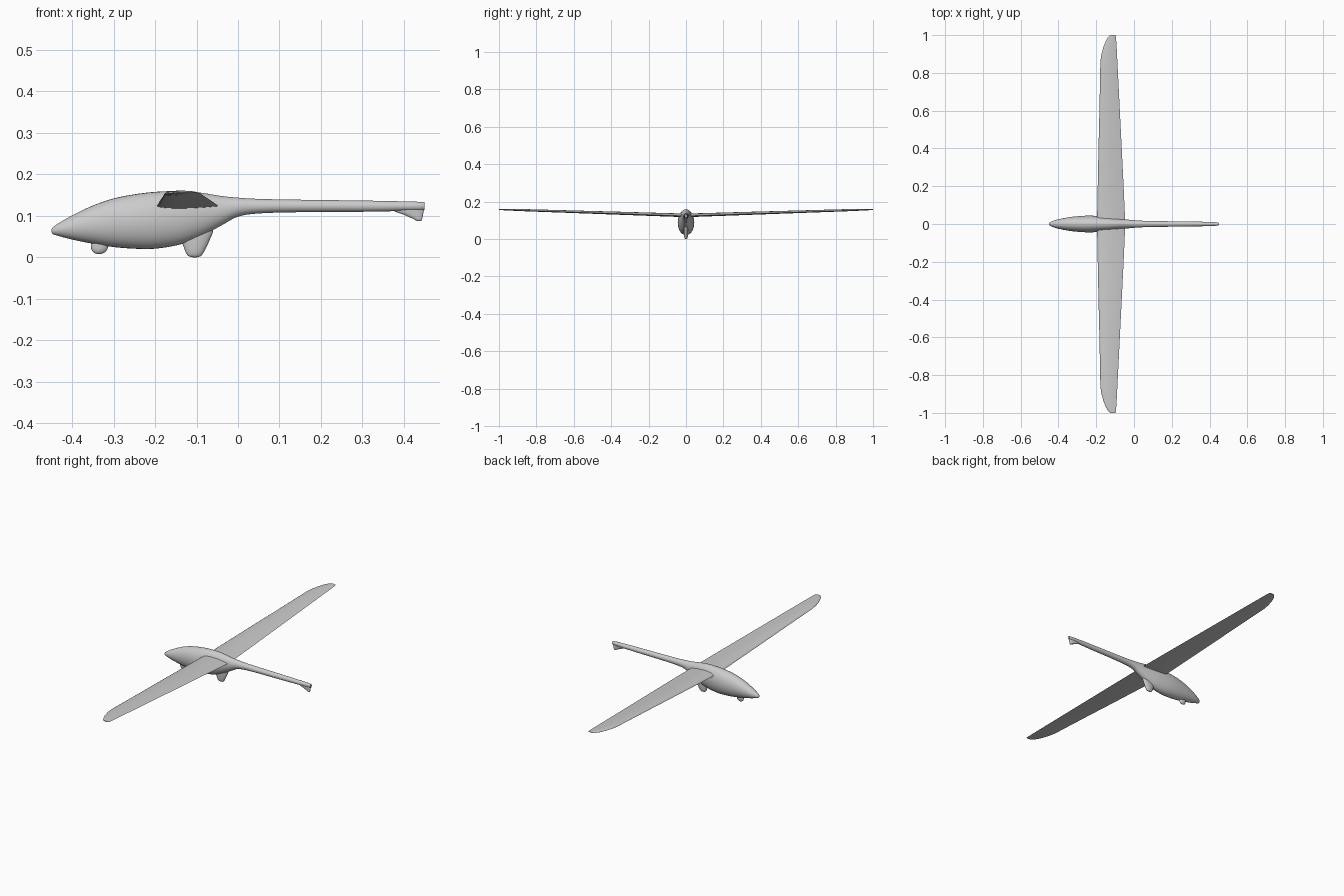
import bpy, bmesh, math

white = bpy.data.materials.new("glider_grey_white")
white.diffuse_color = (0.6, 0.6, 0.6, 1)


def loft(name, rings, angle=40):
    """Skin a list of equal-length point rings and cap both ends."""
    bm = bmesh.new()
    vr = [[bm.verts.new(p) for p in r] for r in rings]
    n = len(vr[0])
    for a, b in zip(vr, vr[1:]):
        for i in range(n):
            j = (i + 1) % n
            bm.faces.new((a[i], a[j], b[j], b[i]))
    bm.faces.new(vr[0][::-1])
    bm.faces.new(vr[-1])
    bmesh.ops.recalc_face_normals(bm, faces=bm.faces)
    me = bpy.data.meshes.new(name)
    bm.to_mesh(me)
    bm.free()
    me.materials.append(white)
    ob = bpy.data.objects.new(name, me)
    bpy.context.collection.objects.link(ob)
    bpy.ops.object.select_all(action='DESELECT')
    ob.select_set(True)
    bpy.context.view_layer.objects.active = ob
    bpy.ops.object.shade_smooth_by_angle(angle=math.radians(angle))
    return ob


def smooth(rows, steps):
    """Pass a smooth curve through the rows of numbers."""
    out = []
    for k in range(len(rows) - 1):
        p0, p1, p2 = rows[max(k - 1, 0)], rows[k], rows[k + 1]
        p3 = rows[min(k + 2, len(rows) - 1)]
        for s in range(steps):
            t = s / steps
            out.append([0.5 * (2 * b + (c - a) * t + (2 * a - 5 * b + 4 * c - d) * t * t
                               + (3 * b - a - 3 * c + d) * t ** 3)
                        for a, b, c, d in zip(p0, p1, p2, p3)])
    return out + [list(rows[-1])]


def circle(n):
    return [(math.cos(2 * math.pi * i / n), math.sin(2 * math.pi * i / n)) for i in range(n)]


# Fuselage and tail boom: x, bottom z, top z, half width
body = [(-0.45, 0.062, 0.066, 0.002), (-0.446, 0.056, 0.073, 0.008),
        (-0.43, 0.051, 0.084, 0.016), (-0.40, 0.043, 0.101, 0.025),
        (-0.35, 0.033, 0.125, 0.035), (-0.30, 0.025, 0.142, 0.041),
        (-0.25, 0.021, 0.152, 0.044), (-0.20, 0.021, 0.158, 0.043),
        (-0.14, 0.031, 0.160, 0.038), (-0.09, 0.050, 0.156, 0.031),
        (-0.04, 0.077, 0.148, 0.024), (0.0, 0.098, 0.144, 0.020),
        (0.05, 0.106, 0.141, 0.017), (0.15, 0.109, 0.139, 0.015),
        (0.30, 0.110, 0.137, 0.013), (0.40, 0.112, 0.135, 0.011),
        (0.435, 0.113, 0.134, 0.009), (0.45, 0.115, 0.133, 0.006)]
loft("fuselage", [[(x, w * c, (lo + hi) / 2 + (hi - lo) / 2 * s) for c, s in circle(32)]
                  for x, lo, hi, w in smooth(body, 4)])

# Wing: y, leading edge x, trailing edge x
half = [(0.0, -0.196, -0.046), (0.2, -0.192, -0.055), (0.4, -0.188, -0.065),
        (0.6, -0.183, -0.075), (0.86, -0.178, -0.088), (0.90, -0.172, -0.090),
        (0.94, -0.161, -0.092), (0.97, -0.149, -0.094), (0.99, -0.137, -0.095),
        (1.0, -0.126, -0.098)]
stations = [(-y, a, b) for y, a, b in half[:0:-1]] + half


def airfoil(y, lead, trail):
    c = trail - lead
    ring = []
    for i in range(24):
        a = 2 * math.pi * i / 24
        t = (1 - math.cos(a)) / 2
        shape = 2.6 * math.sqrt(max(t, 0)) * (1 - t) * (1 if i < 12 else -0.45)
        ring.append((lead + c * t, y, 0.123 + 0.034 * abs(y) + c * (0.085 * shape + 0.003 * math.sin(a))))
    return ring


loft("wing", [airfoil(*s) for s in stations], 35)


# Upright fairings: z, front x, back x, half width
def fairing(name, rows):
    loft(name, [[((a + b) / 2 + (b - a) / 2 * c, w * s, z) for c, s in circle(24)]
                for z, a, b, w in smooth(rows, 3)], 60)


fairing("main_wheel_fairing",
        [(0.0, -0.108, -0.101, 0.002), (0.003, -0.119, -0.090, 0.006),
         (0.010, -0.125, -0.084, 0.009), (0.025, -0.131, -0.076, 0.011),
         (0.045, -0.138, -0.067, 0.012), (0.065, -0.138, -0.060, 0.012),
         (0.09, -0.135, -0.065, 0.011)])
fairing("nose_wheel",
        [(0.008, -0.338, -0.332, 0.002), (0.011, -0.347, -0.323, 0.006),
         (0.018, -0.353, -0.316, 0.009), (0.030, -0.355, -0.313, 0.010),
         (0.050, -0.352, -0.316, 0.009)])

# Tail skid: a thin wedge under the end of the boom
fairing("tail_skid",
        [(0.088, 0.431, 0.442, 0.003), (0.092, 0.424, 0.444, 0.005),
         (0.102, 0.402, 0.446, 0.006), (0.112, 0.376, 0.448, 0.007),
         (0.122, 0.376, 0.449, 0.007)])
